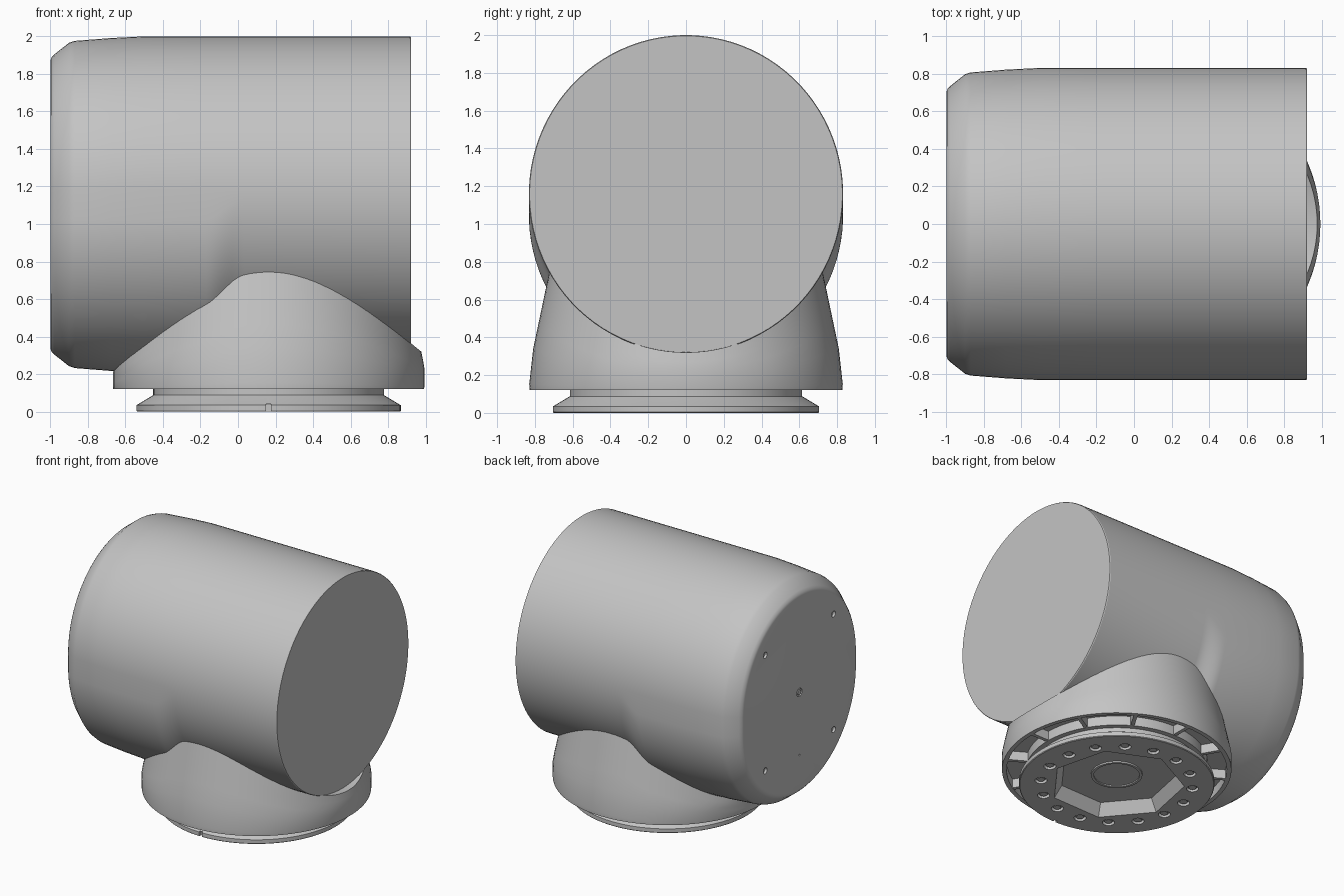
import bpy, bmesh, math
from mathutils import Matrix

old = bpy.data.objects.get("Cube")
if old:
    bpy.data.objects.remove(old, do_unlink=True)

grey = bpy.data.materials.new("light_grey")
grey.use_nodes = True
COLOUR = (0.55, 0.55, 0.55, 1)
grey.diffuse_color = COLOUR
grey.node_tree.nodes["Principled BSDF"].inputs["Base Color"].default_value = COLOUR

AXIS = 0.163       # x of the vertical turning axis
SEGS = 96
TAU = math.tau


def finish(name, bm, smooth=True):
    bmesh.ops.recalc_face_normals(bm, faces=bm.faces)
    mesh = bpy.data.meshes.new(name)
    bm.to_mesh(mesh)
    bm.free()
    ob = bpy.data.objects.new(name, mesh)
    bpy.context.collection.objects.link(ob)
    mesh.materials.append(grey)
    if smooth:
        soften(ob)
    return ob


def soften(ob):
    bpy.ops.object.select_all(action='DESELECT')
    ob.select_set(True)
    bpy.context.view_layer.objects.active = ob
    bpy.ops.object.shade_smooth_by_angle(angle=math.radians(28))


def loft(bm, rings, cap_start=True, cap_end=True):
    loops = [[bm.verts.new(p) for p in ring] for ring in rings]
    for a, b in zip(loops, loops[1:]):
        for i in range(len(a)):
            j = (i + 1) % len(a)
            bm.faces.new((a[i], a[j], b[j], b[i]))
    if cap_start:
        bm.faces.new(loops[0])
    if cap_end:
        bm.faces.new(loops[-1])


def circle(r, z, n=SEGS, turn=0.0):
    return [(AXIS + r * math.cos(turn + TAU * i / n),
             r * math.sin(turn + TAU * i / n), z) for i in range(n)]


def cylinder(bm, centre, r, depth, along_x=False, n=16):
    m = Matrix.Translation(centre)
    if along_x:
        m = m @ Matrix.Rotation(TAU / 4, 4, 'Y')
    bmesh.ops.create_cone(bm, cap_ends=True, segments=n, radius1=r,
                          radius2=r, depth=depth, matrix=m)


def carve(ob, bm):
    cutter = finish("cutter", bm, False)
    cutter.hide_render = True
    mod = ob.modifiers.new("cut", 'BOOLEAN')
    mod.operation = 'DIFFERENCE'
    mod.solver = 'EXACT'
    mod.object = cutter
    bpy.context.view_layer.objects.active = ob
    bpy.ops.object.modifier_apply(modifier=mod.name)
    bpy.data.objects.remove(cutter, do_unlink=True)
    soften(ob)


# Barrel: round at the open end, deeper at the closed end
TOP_C, LOW_C = 1.158, 1.05


def low_centre(x):
    t = min(max((x + 0.17) / 0.2, 0), 1)
    return LOW_C + (TOP_C - LOW_C) * t * t * (3 - 2 * t)


def barrel_ring(x, w):
    ring = []
    for i in range(SEGS):
        a = TAU * (i + 0.5) / SEGS
        c = TOP_C if math.sin(a) > 0 else low_centre(x)
        ring.append((x, w * math.cos(a), c + (w + 0.01) * math.sin(a)))
    return ring


def barrel_underside(x, y):
    return low_centre(x) - 0.842 * math.sqrt(max(0, 1 - (y / 0.832) ** 2))


ends = [(-1, .70), (-.995, .718), (-.98, .735), (-.9, .798), (-.87, .808),
        (-.68, .823), (-.5, .832)]
blend = [(-.17 + .02 * i, .832) for i in range(11)]
bm = bmesh.new()
loft(bm, [barrel_ring(x, w) for x, w in ends + blend + [(.916, .832), (.922, .828)]])
barrel = finish("barrel", bm)

# Screw holes and centre mark in the closed end
FACE_Z = 1.105
bm = bmesh.new()
for sy in (-1, 1):
    for sz in (-1, 1):
        cylinder(bm, (-1, sy * .43, FACE_Z + sz * .46), .024, .04, True)
cylinder(bm, (-1, 0, FACE_Z), .033, .02, True)
cylinder(bm, (-1, 0, FACE_Z - .5), .007, .02, True)
carve(barrel, bm)
bm = bmesh.new()
cylinder(bm, (-.993, 0, FACE_Z), .02, .012, True)
finish("centre_pin", bm)


# Neck: tapered collar that meets the underside of the barrel
def neck_radius(z):
    return 0.83 - 0.21 * max(0, z - 0.24)


def neck_top(a):
    lo, hi = 0.15, 1.0
    for _ in range(40):
        z = (lo + hi) / 2
        r = neck_radius(z)
        if barrel_underside(AXIS + r * math.cos(a), r * math.sin(a)) > z:
            lo = z
        else:
            hi = z
    return lo + 0.004


angles = [TAU * i / SEGS for i in range(SEGS)]
rings = [circle(r, z) for r, z in
         ((.5, .12), (.655, .12), (.655, .195), (.795, .195), (.795, .122), (.828, .122))]
for f in (.05, .35, .55, .75, 1):
    ring = []
    for a in angles:
        z = .122 + (neck_top(a) - .122) * f
        r = neck_radius(z)
        ring.append((AXIS + r * math.cos(a), r * math.sin(a), z))
    rings.append(ring)
inner = []
for a in angles:
    x, y = AXIS + .69 * math.cos(a), .69 * math.sin(a)
    inner.append((x, y, barrel_underside(x, y) + .006))
rings += [inner, circle(.2, .6)]
bm = bmesh.new()
loft(bm, rings)
finish("neck", bm)

# Ribs dividing the groove under the neck
bm = bmesh.new()
for i in range(12):
    m = (Matrix.Translation((AXIS, 0, .163)) @ Matrix.Rotation(TAU * i / 12, 4, 'Z')
         @ Matrix.Translation((.725, 0, 0)) @ Matrix.Diagonal((.16, .028, .08, 1)))
    bmesh.ops.create_cube(bm, size=1, matrix=m)
finish("neck_ribs", bm, False)

# Mounting flange with polygonal recess, bolt holes and front notch
bm = bmesh.new()
loft(bm, [circle(r, z) for r, z in
          ((.7, 0), (.705, .005), (.705, .035), (.695, .04), (.615, .088), (.615, .14))])
flange = finish("mounting_flange", bm)

bolts = [(AXIS + .55 * math.cos(TAU * (i + .5) / 16), .55 * math.sin(TAU * (i + .5) / 16))
         for i in range(16)]
bm = bmesh.new()
turn = math.radians(40)
loft(bm, [circle(.495, -.01, 7, turn), circle(.43, .09, 7, turn)])
for x, y in bolts:
    cylinder(bm, (x, y, 0), .044, .05)
bmesh.ops.create_cube(bm, size=1, matrix=Matrix.Translation((AXIS, -.7, .015))
                      @ Matrix.Diagonal((.025, .04, .05, 1)))
carve(flange, bm)

# Bolt heads and hub ring
bm = bmesh.new()
for x, y in bolts:
    cylinder(bm, (x, y, .018), .028, .02)
finish("flange_bolts", bm)

bm = bmesh.new()
loft(bm, [circle(r, z, 48) for r, z in
          ((.185, .1), (.185, .078), (.165, .078), (.165, .087))])
finish("hub_ring", bm)
